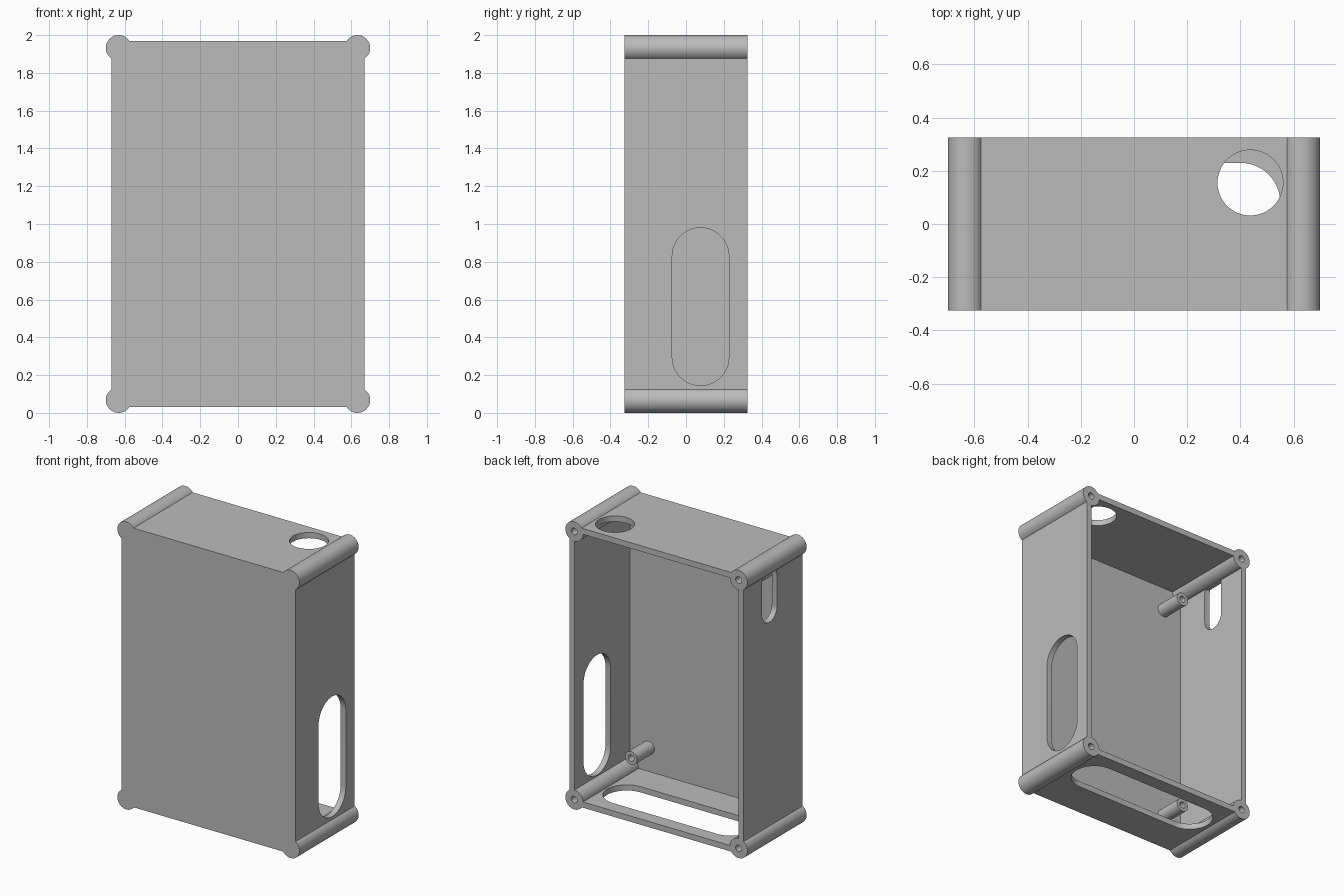
import bpy, bmesh
from math import cos, sin, pi
from mathutils import Matrix

default = bpy.data.objects.get("Cube")
if default:
    bpy.data.objects.remove(default)

grey = bpy.data.materials.new("plain_grey")
grey.use_nodes = True
GREY = (0.5, 0.5, 0.5, 1)
grey.diffuse_color = GREY
grey.node_tree.nodes["Principled BSDF"].inputs["Base Color"].default_value = GREY

HALF_W, HALF_D, WALL = 0.67, 0.325, 0.04
LOW, HIGH = 0.03, 1.97


def finish(name, bm):
    bmesh.ops.recalc_face_normals(bm, faces=bm.faces)
    mesh = bpy.data.meshes.new(name)
    bm.to_mesh(mesh)
    bm.free()
    mesh.materials.append(grey)
    obj = bpy.data.objects.new(name, mesh)
    bpy.context.collection.objects.link(obj)
    return obj


def box(name, lo, hi):
    bm = bmesh.new()
    bmesh.ops.create_cube(bm, size=1)
    for v in bm.verts:
        v.co = [l + (c + 0.5) * (h - l) for c, l, h in zip(v.co, lo, hi)]
    return finish(name, bm)


def rod(name, x, z, radius, y0, y1):
    """Cylinder lying along y."""
    bm = bmesh.new()
    spot = Matrix.Translation((x, (y0 + y1) / 2, z)) @ Matrix.Rotation(pi / 2, 4, 'X')
    bmesh.ops.create_cone(bm, cap_ends=True, segments=48, radius1=radius,
                          radius2=radius, depth=abs(y1 - y0), matrix=spot)
    return finish(name, bm)


def slot(name, place, radius, start, end, depth=0.2, steps=24):
    """Rounded slot cutter; place(u, v, w) maps length, width, depth to space."""
    bm = bmesh.new()
    outline = []
    for centre, turn in ((end - radius, -pi / 2), (start + radius, pi / 2)):
        for i in range(steps + 1):
            a = turn + pi * i / steps
            outline.append((centre + radius * cos(a), radius * sin(a)))
    near = [bm.verts.new(place(u, v, -depth / 2)) for u, v in outline]
    far = [bm.verts.new(place(u, v, depth / 2)) for u, v in outline]
    bm.faces.new(near)
    bm.faces.new(far)
    for i in range(len(near)):
        j = (i + 1) % len(near)
        bm.faces.new((near[i], near[j], far[j], far[i]))
    bmesh.ops.remove_doubles(bm, verts=bm.verts, dist=0.0001)
    return finish(name, bm)


def combine(target, tool, operation):
    mod = target.modifiers.new(operation.lower(), 'BOOLEAN')
    mod.operation, mod.solver, mod.object = operation, 'EXACT', tool
    bpy.context.view_layer.objects.active = target
    bpy.ops.object.modifier_apply(modifier=mod.name)
    bpy.data.objects.remove(tool)


def smooth(obj):
    bpy.ops.object.select_all(action='DESELECT')
    obj.select_set(True)
    bpy.context.view_layer.objects.active = obj
    bpy.ops.object.shade_smooth_by_angle(angle=0.5)


# Hollow case, open at the back
case = box("case", (-HALF_W, -HALF_D, LOW), (HALF_W, HALF_D, HIGH))
cavity = box("cavity", (WALL - HALF_W, WALL - HALF_D, LOW + WALL),
             (HALF_W - WALL, HALF_D + 0.1, HIGH - WALL))
combine(case, cavity, 'DIFFERENCE')

# Openings: left side, right side, floor
openings = [
    slot("left_opening", lambda u, v, w: (HALF_W + w, 0.077 + v, u), 0.15, 0.145, 0.98),
    slot("right_opening", lambda u, v, w: (w - HALF_W, 0.04 + v, u), 0.082, 1.54, 1.92),
    slot("floor_opening", lambda u, v, w: (u, 0.08 + v, LOW + w), 0.15, -0.55, 0.55),
]
for opening in openings:
    combine(case, opening, 'DIFFERENCE')

# Round hole in the top
bm = bmesh.new()
bmesh.ops.create_cone(bm, cap_ends=True, segments=64, radius1=0.123, radius2=0.123,
                      depth=0.2, matrix=Matrix.Translation((0.437, 0.155, HIGH)))
combine(case, finish("top_hole", bm), 'DIFFERENCE')

# Corner posts with screw holes, and inner standoffs on the front wall
for side, sx in (("left", 1), ("right", -1)):
    for level, sz in (("lower", -1), ("upper", 1)):
        x, z = 0.632 * sx, 1 + 0.932 * sz
        combine(case, rod("post", x, z, 0.068, -HALF_D, HALF_D), 'UNION')
        combine(case, rod("screw_hole", x, z, 0.023, -0.05, HALF_D + 0.1), 'DIFFERENCE')

        x, z = 0.488 * sx, 1 + 0.765 * sz
        standoff = rod(f"{level}_{side}_standoff", x, z, 0.046, -0.3, -0.095)
        combine(standoff, rod("pilot_hole", x, z, 0.022, -0.27, 0), 'DIFFERENCE')
        smooth(standoff)

smooth(case)
